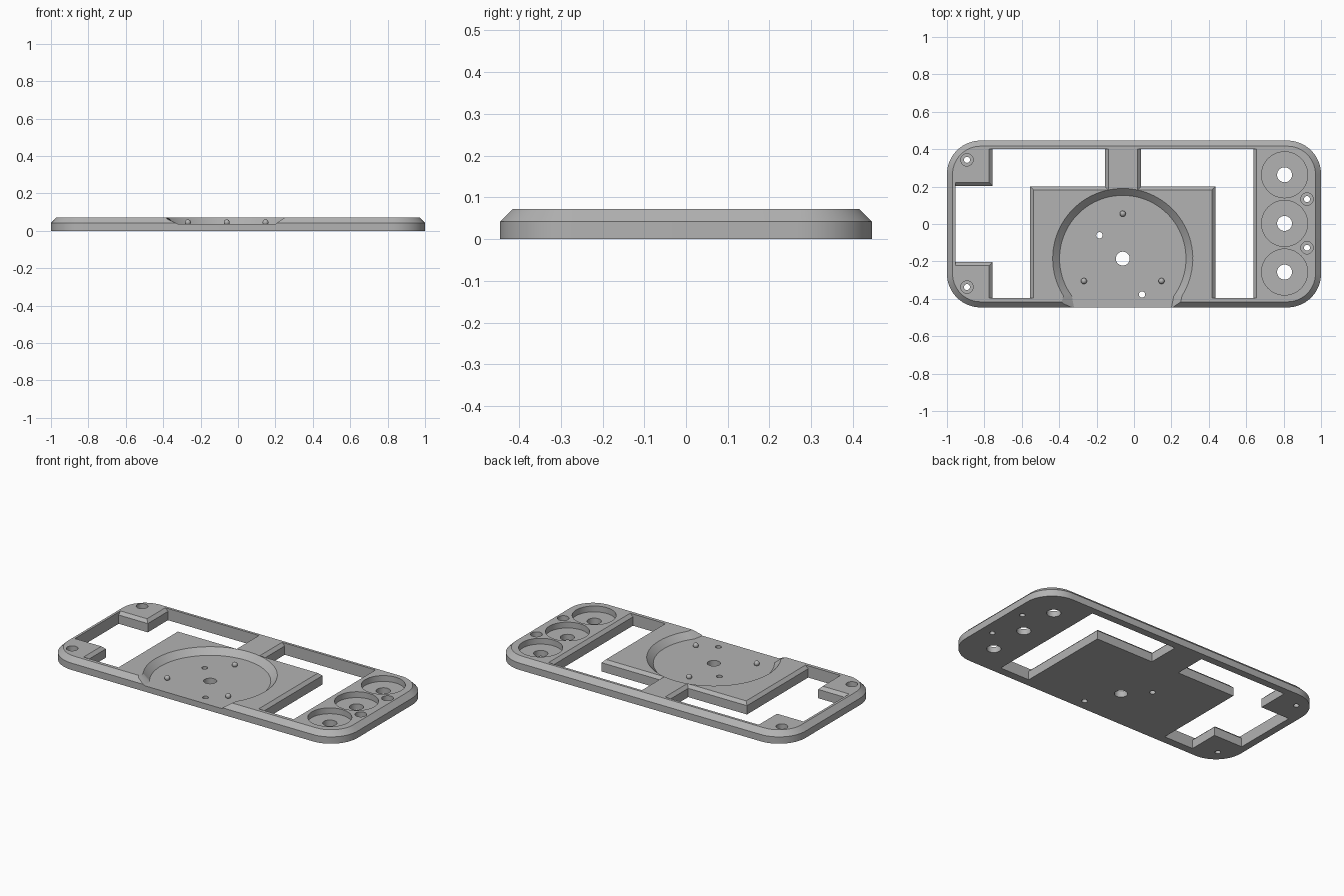
import bpy, bmesh
from math import sin, cos, pi, asin

cube = bpy.data.objects.get("Cube")
if cube:
    bpy.data.objects.remove(cube, do_unlink=True)

HEIGHT, FLOOR, EDGE = 0.072, 0.036, 0.018
DISH = (-0.06, -0.185)

grey = bpy.data.materials.new("plain grey")
grey.use_nodes = True
grey.diffuse_color = (0.45, 0.45, 0.45, 1)
grey.node_tree.nodes["Principled BSDF"].inputs["Base Color"].default_value = grey.diffuse_color


def arc(cx, cy, r, start, end, n):
    return [(cx + r * cos(start + (end - start) * i / n),
             cy + r * sin(start + (end - start) * i / n)) for i in range(n + 1)]


def circle(cx, cy, r, n=48):
    return arc(cx, cy, r, 0, 2 * pi, n)[:-1]


def loft(bm, layers):
    """Closed solid through (z, outline) layers with equal point counts."""
    rings = [[bm.verts.new((x, y, z)) for x, y in pts] for z, pts in layers]
    n = len(rings[0])
    for a, b in zip(rings, rings[1:]):
        for i in range(n):
            j = (i + 1) % n
            bm.faces.new((a[i], a[j], b[j], b[i]))
    bm.faces.new(rings[0][::-1])
    bm.faces.new(rings[-1])


def make(name, bm):
    bmesh.ops.recalc_face_normals(bm, faces=bm.faces)
    mesh = bpy.data.meshes.new(name)
    bm.to_mesh(mesh)
    bm.free()
    obj = bpy.data.objects.new(name, mesh)
    bpy.context.collection.objects.link(obj)
    mesh.materials.append(grey)
    return obj


def select(obj):
    bpy.ops.object.select_all(action='DESELECT')
    obj.select_set(True)
    bpy.context.view_layer.objects.active = obj


def carve(target, bm):
    cutter = make("cutter", bm)
    cutter.hide_render = True
    mod = target.modifiers.new("carve", 'BOOLEAN')
    mod.operation, mod.solver, mod.object = 'DIFFERENCE', 'EXACT', cutter
    select(target)
    bpy.ops.object.modifier_apply(modifier=mod.name)
    bpy.data.objects.remove(cutter, do_unlink=True)


# Base plate with rounded corners and a chamfered top rim
def plate_outline(inset):
    r, pts = 0.18, []
    for k, (sx, sy) in enumerate([(1, 1), (-1, 1), (-1, -1), (1, -1)]):
        pts += arc(sx * (1 - r), sy * (0.446 - r), r - inset,
                   k * pi / 2, (k + 1) * pi / 2, 14)
    return pts


bm = bmesh.new()
loft(bm, [(0, plate_outline(0)), (0.042, plate_outline(0)), (HEIGHT, plate_outline(0.03))])
plate = make("base_plate", bm)


# Windows: c widens the outline along the chamfered inner edges
def left_window(c):
    tab, post, panel, top = -0.757 - c, -0.155 + c, -0.555 + c, 0.2 - c
    return [(-0.955, 0.204 + c), (-0.955, -0.204 - c), (tab, -0.204 - c), (tab, -0.395),
            (panel, -0.395), (panel, top), (post, top), (post, 0.4),
            (tab, 0.4), (tab, 0.204 + c)]


def right_window(c):
    post, panel, block, top = 0.038 - c, 0.435 - c, 0.638 + c, 0.2 - c
    return [(post, 0.4), (post, top), (panel, top), (panel, -0.395),
            (block, -0.395), (block, 0.4)]


# Dish: sloping round wall, open at the front edge
def dish_outline(r, flare):
    drop = asin(0.2 / r)
    cx, cy = DISH
    pts = arc(cx, cy, r, -drop, pi + drop, 64)
    return pts + [(cx - flare, -0.5), (cx + flare, -0.5)]


bm = bmesh.new()
for window in (left_window, right_window):
    loft(bm, [(-0.05, window(0)), (HEIGHT - EDGE, window(0)), (HEIGHT + EDGE, window(2 * EDGE))])
loft(bm, [(FLOOR, dish_outline(0.338, 0.25)), (2 * HEIGHT - FLOOR, dish_outline(0.412, 0.4))])

# Round pockets and screw holes, each stepped down to a smaller through hole
pockets = [(0.805, y, 0.123, 0.04) for y in (0.263, 0.003, -0.257)]
screws = [(x, s * y + 0.003, 0.033, 0.016)
          for x, y in ((-0.893, 0.34), (0.925, 0.13)) for s in (1, -1)]
for x, y, wide, narrow in pockets + screws:
    loft(bm, [(-0.05, circle(x, y, narrow)), (FLOOR, circle(x, y, narrow)),
              (FLOOR, circle(x, y, wide)), (0.1, circle(x, y, wide))])
carve(plate, bm)

# Through holes in the dish floor
bm = bmesh.new()
for x, y, r in ((*DISH, 0.037), (-0.185, -0.06, 0.017), (0.043, -0.377, 0.017)):
    loft(bm, [(-0.05, circle(x, y, r)), (0.1, circle(x, y, r))])
carve(plate, bm)
select(plate)
bpy.ops.object.shade_smooth_by_angle(angle=0.5)

# Three round-topped locating pins in the dish
for name, x, y in (("back_pin", -0.06, 0.055), ("right_pin", -0.268, -0.305),
                   ("left_pin", 0.147, -0.305)):
    bm = bmesh.new()
    bmesh.ops.create_uvsphere(bm, u_segments=24, v_segments=12, radius=0.016)
    bmesh.ops.translate(bm, verts=bm.verts, vec=(x, y, 0.045))
    pin = make(name, bm)
    select(pin)
    bpy.ops.object.shade_smooth_by_angle(angle=0.5)
